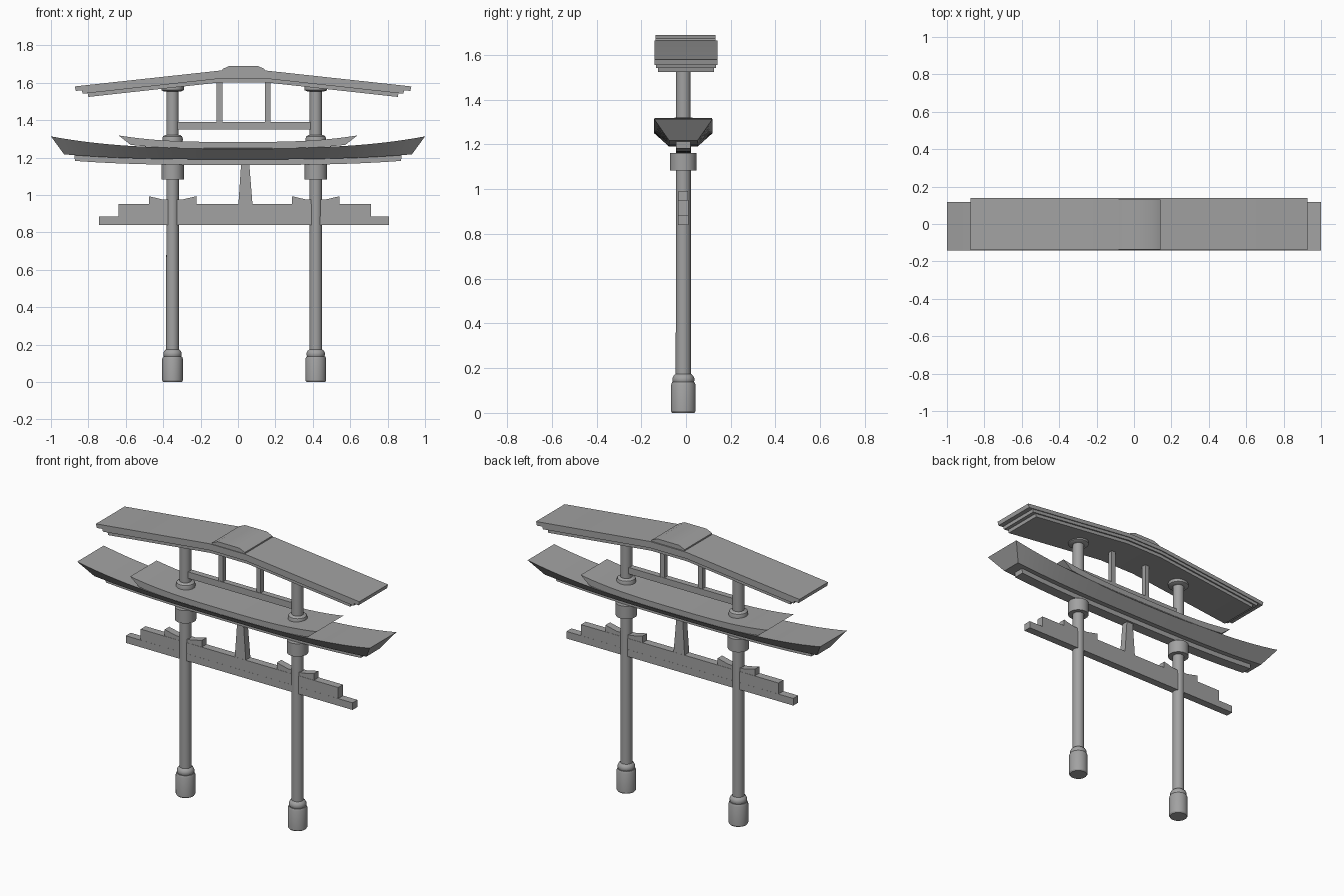
import bpy, bmesh, math

cube = bpy.data.objects.get("Cube")
if cube:
    bpy.data.objects.remove(cube, do_unlink=True)

stone = bpy.data.materials.new("stone grey")
stone.use_nodes = True
grey = (0.36, 0.36, 0.36, 1)
stone.diffuse_color = grey
stone.node_tree.nodes["Principled BSDF"].inputs["Base Color"].default_value = grey

MID = 0.033      # x of the gate centre line
DEPTH = -0.012   # y of the posts and beams
REACH = 0.383    # post distance from the centre line


def finish(name, bm):
    bmesh.ops.recalc_face_normals(bm, faces=bm.faces)
    mesh = bpy.data.meshes.new(name)
    bm.to_mesh(mesh)
    bm.free()
    mesh.materials.append(stone)
    obj = bpy.data.objects.new(name, mesh)
    bpy.context.collection.objects.link(obj)
    bpy.ops.object.select_all(action='DESELECT')
    obj.select_set(True)
    bpy.context.view_layer.objects.active = obj
    bpy.ops.object.shade_smooth_by_angle(angle=math.radians(30))
    return obj


def skin(name, rings):
    """Closed skin over a row of equal rings."""
    bm = bmesh.new()
    rows = [[bm.verts.new(p) for p in ring] for ring in rings]
    n = len(rows[0])
    for a, b in zip(rows, rows[1:]):
        for i in range(n):
            j = (i + 1) % n
            bm.faces.new((a[i], a[j], b[j], b[i]))
    bm.faces.new(rows[0])
    bm.faces.new(rows[-1])
    return finish(name, bm)


def beam(name, stations, top, bottom=None, y=DEPTH):
    """Beam along x; each station is top x, top z, bottom x, bottom z."""
    bottom = bottom or top
    skin(name, [[(xt, y - top, zt), (xt, y + top, zt),
                 (xb, y + bottom, zb), (xb, y - bottom, zb)]
                for xt, zt, xb, zb in stations])


def box(name, x0, x1, z0, z1, half):
    beam(name, [(x0, z1, x0, z0), (x1, z1, x1, z0)], half)


def lathe(name, x, profile, sides=32):
    turns = [2 * math.pi * i / sides for i in range(sides)]
    skin(name, [[(x + r * math.cos(t), DEPTH + r * math.sin(t), z) for t in turns]
                for r, z in profile])


def curved(name, x, top, bottom, half_top, half_bottom, steps=32):
    """Beam with upswept ends; top and bottom are (reach, mid z, rise)."""
    rows = []
    for i in range(steps + 1):
        t = 2 * i / steps - 1
        lift = abs(t) ** 3
        rows.append((x + top[0] * t, top[1] + top[2] * lift,
                     x + bottom[0] * t, bottom[1] + bottom[2] * lift))
    beam(name, rows, half_top, half_bottom)


# Posts with their feet, collars and capitals
for side, label in ((-1, "right"), (1, "left")):
    x = MID + side * REACH
    lathe(label + "_post", x, [(0.034, 0.1), (0.033, 1.6)])
    lathe(label + "_foot", x, [(0.05, 0), (0.055, 0.008), (0.055, 0.125), (0.05, 0.137)])
    lathe(label + "_foot_collar", x, [(0.043, 0.13), (0.049, 0.143), (0.049, 0.155),
                                      (0.043, 0.167), (0.034, 0.174)])
    lathe(label + "_capital", x, [(0.06, 1.083), (0.06, 1.162)])
    lathe(label + "_roof_collar", x, [(0.053, 1.26), (0.055, 1.3), (0.051, 1.313), (0.038, 1.321)])
    lathe(label + "_top_disc", x, [(0.045, 1.553), (0.06, 1.56), (0.06, 1.585)])

    # Bracket with a lifted tip on each side of the post
    beam(label + "_bracket",
         [(x + dx, z, x + dx, 0.94) for dx, z in
          ((-0.127, 0.993), (-0.05, 0.975), (0.05, 0.975), (0.127, 0.993))], 0.022)

    # Short strut under the upper roof
    sx = MID - 0.003 + side * 0.129
    box(label + "_strut", sx - 0.015, sx + 0.015, 1.38, 1.615, 0.015)

# Stacked lower tie beams and the tapered centre strut
box("lower_tie_beam", MID - 0.775, MID + 0.775, 0.84, 0.884, 0.024)
box("upper_tie_beam", MID - 0.673, MID + 0.677, 0.884, 0.952, 0.0235)
beam("centre_strut", [(0.017, 1.17, 0.002, 0.945), (0.06, 1.17, 0.078, 0.945)], 0.02, 0.023)
box("upper_cross_bar", MID - 0.36, MID + 0.36, 1.349, 1.389, 0.018)

# Lower upswept roof with its keel and top plate
curved("lower_roof", 0, (1.0, 1.25, 0.063), (0.93, 1.19, 0.027), 0.13, 0.063)
curved("lower_roof_keel", 0, (0.875, 1.197, 0.02), (0.872, 1.16, 0.022), 0.033, 0.033)
curved("lower_roof_plate", 0, (0.638, 1.283, 0.035), (0.575, 1.246, 0.022), 0.129, 0.129)

# Upper roof: three stepped slabs bent over a flat crown
for name, reach, top, bottom, half in (
        ("upper_roof_slab", 0.9, 1.58, 1.556, 0.14),
        ("upper_roof_step", 0.863, 1.564, 1.541, 0.134),
        ("upper_roof_soffit", 0.833, 1.55, 1.524, 0.125)):
    crown = 0.125
    rise = (reach - crown) * 0.109
    cx = MID - 0.006
    beam(name, [(cx - reach, top, cx - reach + 0.006, bottom),
                (cx - crown, top + rise, cx - crown, bottom + rise),
                (cx + crown, top + rise, cx + crown, bottom + rise),
                (cx + reach, top, cx + reach - 0.006, bottom)], half, y=0)

# Chamfered ridge cap
beam("ridge_cap", [(-0.083, 1.673, -0.083, 1.655), (-0.045, 1.69, -0.045, 1.655),
                   (0.105, 1.69, 0.105, 1.655), (0.142, 1.673, 0.142, 1.655)], 0.134, y=-0.002)
